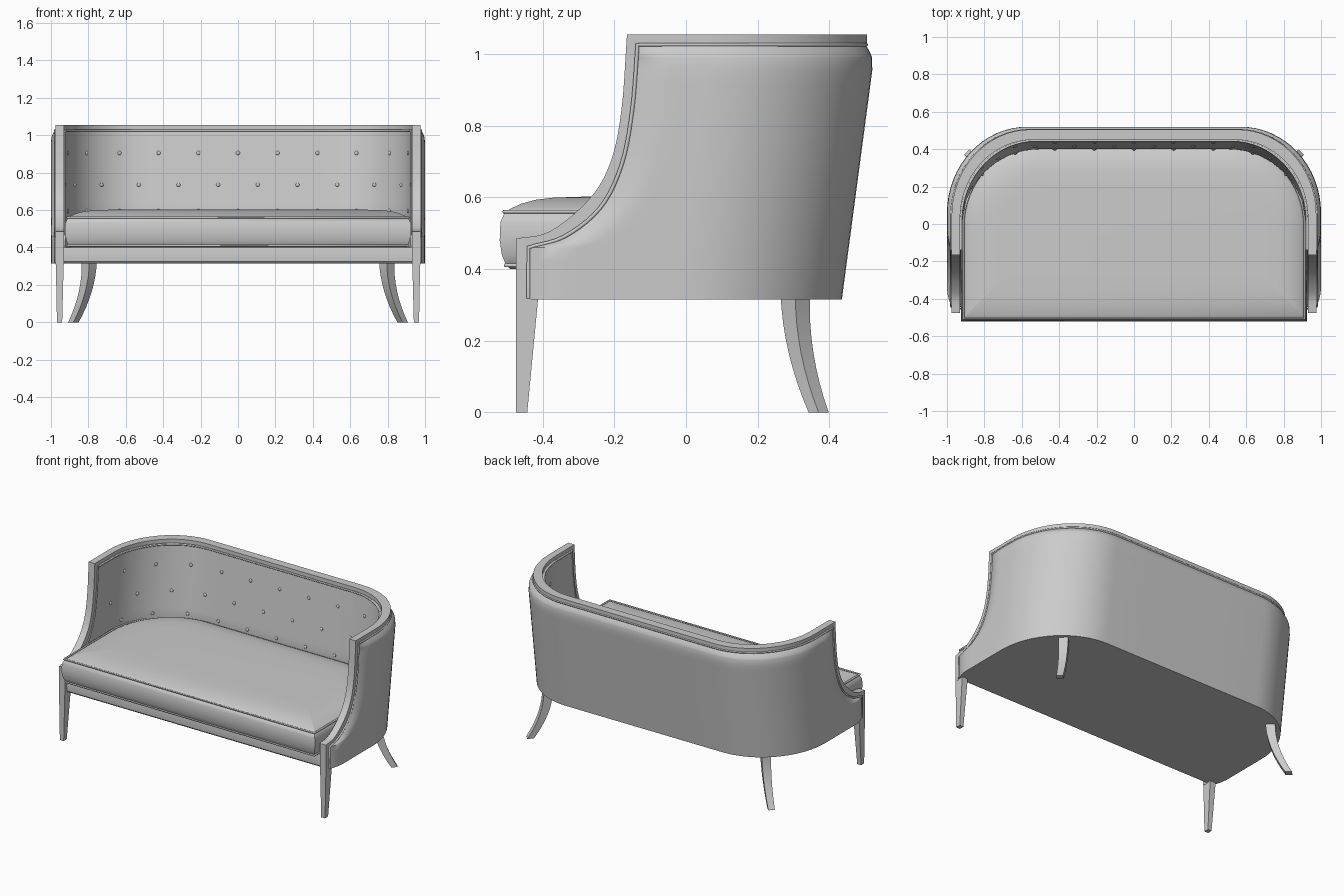
import bpy, bmesh, math
from mathutils import Vector

cube = bpy.data.objects.get("Cube")
if cube:
    bpy.data.objects.remove(cube, do_unlink=True)

grey = bpy.data.materials.new("plain grey")
grey.use_nodes = True
grey.diffuse_color = (0.6, 0.6, 0.6, 1)
grey.node_tree.nodes["Principled BSDF"].inputs["Base Color"].default_value = (0.6, 0.6, 0.6, 1)


def finish(obj, angle=35):
    obj.data.materials.append(grey)
    bpy.ops.object.select_all(action='DESELECT')
    obj.select_set(True)
    bpy.context.view_layer.objects.active = obj
    if obj.type == 'CURVE':
        bpy.ops.object.convert(target='MESH')
    bpy.ops.object.shade_smooth_by_angle(angle=math.radians(angle))
    return obj


def loft(name, rows, around=False, stacked=False, caps='none', angle=35):
    """Skin rows of points. around: points wrap; stacked: rows wrap."""
    bm = bmesh.new()
    grid = [[bm.verts.new(p) for p in row] for row in rows]
    n, m = len(rows), len(rows[0])
    for i in range(n if stacked else n - 1):
        for j in range(m if around else m - 1):
            a, b = grid[i], grid[(i + 1) % n]
            k = (j + 1) % m
            bm.faces.new((a[j], a[k], b[k], b[j]))
    if caps == 'rows':
        bm.faces.new(grid[0])
        bm.faces.new(grid[-1])
    if caps == 'folded':  # close both ends of a doubled wall
        for j in (0, m - 1):
            for i in range(n // 2 - 1):
                bm.faces.new([grid[q][j] for q in (i, i + 1, n - 2 - i, n - 1 - i)])
    bmesh.ops.recalc_face_normals(bm, faces=bm.faces)
    mesh = bpy.data.meshes.new(name)
    bm.to_mesh(mesh)
    bm.free()
    obj = bpy.data.objects.new(name, mesh)
    bpy.context.collection.objects.link(obj)
    return finish(obj, angle)


def tube(name, pts, r, closed=False):
    cu = bpy.data.curves.new(name, 'CURVE')
    cu.dimensions = '3D'
    cu.bevel_depth, cu.bevel_resolution, cu.use_fill_caps = r, 1, True
    sp = cu.splines.new('POLY')
    sp.points.add(len(pts) - 1)
    for q, p in zip(sp.points, pts):
        q.co = (*p, 1)
    sp.use_cyclic_u = closed
    obj = bpy.data.objects.new(name, cu)
    bpy.context.collection.objects.link(obj)
    return finish(obj, 80)


def smooth_path(pts, steps=5):
    """Catmull-Rom through the points."""
    v = [Vector(p) for p in pts]
    v = [2 * v[0] - v[1]] + v + [2 * v[-1] - v[-2]]
    out = []
    for a, b, c, d in zip(v, v[1:], v[2:], v[3:]):
        for s in range(steps):
            t = s / steps
            out.append(0.5 * (2 * b + (c - a) * t + (2 * a - 5 * b + 4 * c - d) * t * t
                              + (3 * b - a - 3 * c + d) * t ** 3))
    return out + [v[-2]]


def plan(x, back, front, z, rx=0.43, ry=0.46, tuck=0.0):
    """Horseshoe outline from the left front round the back to the right front."""
    half = []
    for i in range(10):
        y = front + (back - ry - front) * (i / 10) ** 1.6
        half.append((x - tuck * max(0, 1 - (y - front) / 0.1) ** 2, y, z))
    for i in range(17):
        a = math.pi / 2 * i / 16
        half.append((x - rx + rx * math.cos(a), back - ry + ry * math.sin(a), z))
    half.append((0.28, back, z))
    return half + [(0, back, z)] + [(-p[0], p[1], p[2]) for p in reversed(half)]


# Front edge of the arms, in side elevation (y, z): wood edge and piping line
edge = smooth_path([(-.475, .485), (-.38, .505), (-.27, .595), (-.21, .70), (-.18, .845), (-.165, 1.05)])
seam = smooth_path([(-.44, .46), (-.34, .49), (-.24, .57), (-.18, .69), (-.15, .845), (-.135, 1.03)])


def inner_back(z):
    return 0.40 + 0.05 * max(0, min(1, (z - 0.6) / 0.43))


# Upholstered shell: leaning outer wall and inner wall in one closed skin
levels = [(-.44, .315), (-.44, .36), (-.44, .42)] + [tuple(p) for p in seam[:-1]]
levels += [(-.135, .99), (-.135, 1.005), (-.135, 1.018), (-.135, 1.03)]
levels.sort(key=lambda p: p[1])
outer, inner = [], []
for y, z in levels:
    roll = 0.025 * max(0, (z - 0.97) / 0.06) ** 2
    back = 0.435 + 0.087 * min(1, (z - 0.315) / 0.655)
    outer.append(plan(1.0 - roll, back - roll, y, z, tuck=0.025 - roll))
    inner.append(plan(0.925, inner_back(z), y, z, 0.42, 0.43))
loft("upholstered_shell", outer + inner[::-1], stacked=True, caps='folded')

# Wooden top rail
rail = [plan(x, b, -.165, z, rx, ry) for x, b, z, rx, ry in (
    (.975, .505, 1.025, .42, .46), (.975, .505, 1.055, .42, .46),
    (.93, .45, 1.055, .39, .42), (.93, .45, 1.025, .39, .42))]
loft("top_rail", rail, stacked=True, caps='folded')

# Piping under the rail, inside and out
tube("outer_rail_piping", plan(.977, .502, -.135, 1.026, .42, .46), .006)
tube("inner_rail_piping", plan(.924, .446, -.135, 1.026, .40, .43), .006)

for side, s in (("left", 1), ("right", -1)):
    # Wooden arm edge with post
    rim = [Vector((-.475, .31))] + edge
    rin = [Vector((-.435, .31))] + [p + Vector((.004, 0)) for p in seam]
    rows = [[(s * x, p.x, p.y) for x, p in ((.93, a), (.975, a), (.975, b), (.93, b))]
            for a, b in zip(rim, rin)]
    loft(side + "_arm_edge", rows, around=True, caps='rows')
    # Piping beside the arm edge
    line = [Vector((-.44, .317))] + seam
    tube(side + "_arm_piping", [(s * .977, p.x, p.y) for p in line], .006)
    tube(side + "_inner_arm_piping", [(s * .926, p.x, p.y) for p in line], .005)

    # Tapered front leg
    rows = []
    for z, x0, x1, y1 in ((0, .94, .968, -.443), (.315, .932, .974, -.413)):
        rows.append([(s * x0, -.475, z), (s * x1, -.475, z), (s * x1, y1, z), (s * x0, y1, z)])
    loft(side + "_front_leg", rows, around=True, caps='rows')

    # Curved, splayed rear leg, set on the diagonal
    rows = []
    for i in range(9):
        t = i / 8
        cx, cy = .88 - .085 * (1 - (1 - t) ** 2), .37 - .065 * (1 - (1 - t) ** 2)
        r = .028 + .013 * t
        rows.append([(s * (cx + r * dx), cy + r * dy, .33 * t)
                     for dx, dy in ((1, 0), (0, 1), (-1, 0), (0, -1))])
    loft(side + "_rear_leg", rows, around=True, caps='rows')

# Seat base with front rail
rows = [plan(.94, b, f, z) for b, f, z in (
    (.43, -.445, .315), (.43, -.455, .325), (.43, -.458, .36), (.43, -.452, .40))]
loft("seat_base", rows, around=True, caps='rows')


# Domed seat cushion and its piping
def cushion_row(z, inset):
    return plan(.925 - inset, .43 - inset, -.52 + inset, z, .42 - inset, .44 - inset)


loft("seat_cushion", [cushion_row(z, i) for z, i in (
    (.40, .03), (.41, .018), (.44, .006), (.48, 0), (.53, .002), (.558, .014),
    (.568, .03), (.582, .06), (.593, .1), (.599, .15), (.602, .24))],
    around=True, caps='rows', angle=50)
tube("cushion_top_piping", cushion_row(.56, .012), .006, True)
tube("cushion_bottom_piping", cushion_row(.41, .016), .006, True)

# Staggered buttons following the inner wall
for r, (z, shift) in enumerate(((.905, 0), (.735, .5), (.595, 0))):
    path = [Vector(p) for p in plan(.925, inner_back(z), -.14, z, .42, .43)]
    path = path[:len(path) // 2 + 1][::-1]
    for k in range(6):
        left = (k + shift) * .212
        for a, b in zip(path, path[1:]):
            if left <= (b - a).length:
                break
            left -= (b - a).length
        d = (b - a).normalized()
        spot = a + d * left
        for s in (1, -1) if spot.x > .01 else (1,):
            bpy.ops.mesh.primitive_uv_sphere_add(
                segments=10, ring_count=6, radius=.011, location=(s * spot.x, spot.y, z))
            button = bpy.context.object
            button.scale.y = .6
            button.rotation_euler.z = s * math.atan2(d.y, d.x)
            button.name = f"button_{r}_{k}_{'left' if s > 0 else 'right'}"
            finish(button, 60)
